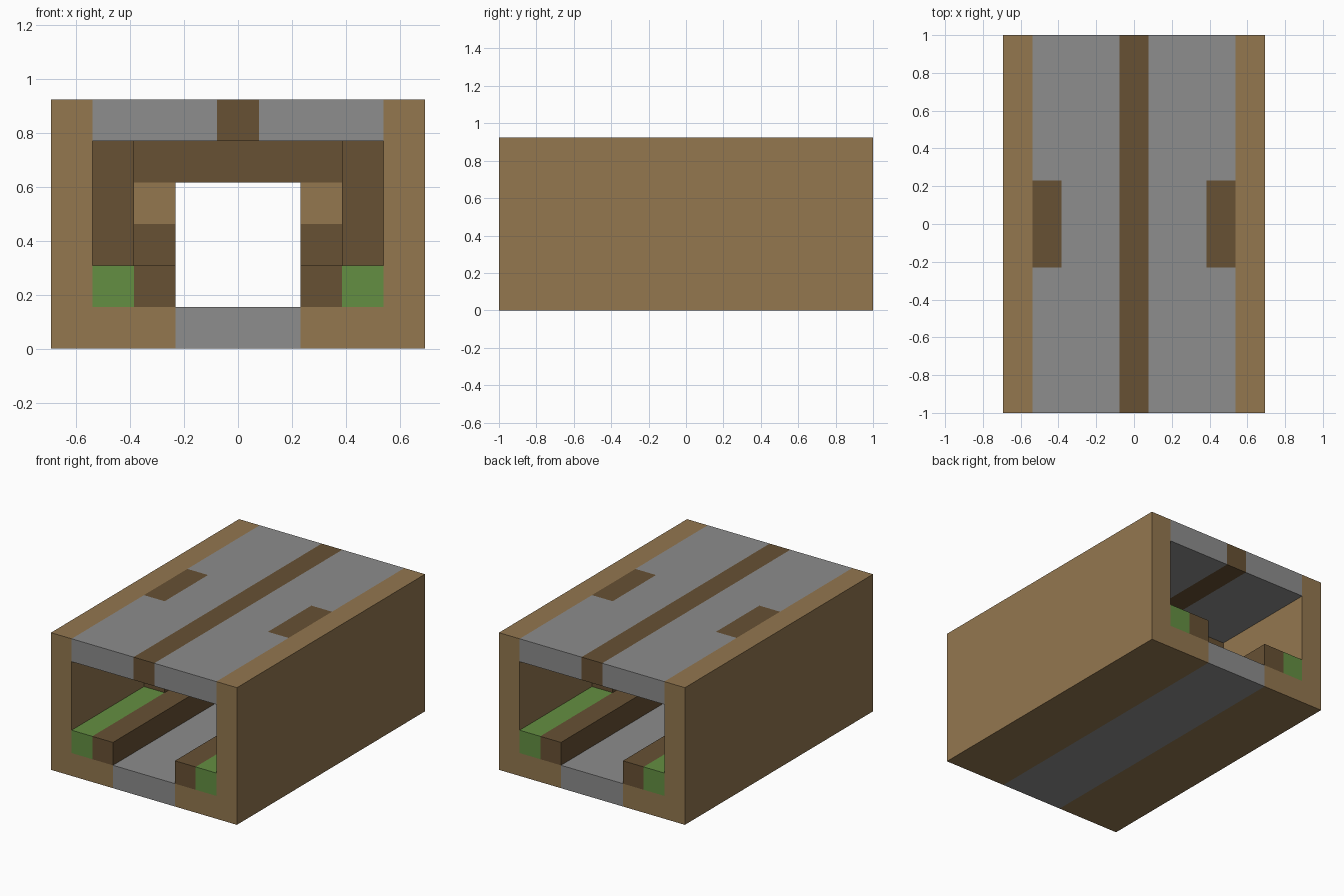
import bpy
import bmesh
from mathutils import Vector

cube = bpy.data.objects.get("Cube")
if cube:
    bpy.data.objects.remove(cube, do_unlink=True)

U = 2 / 13  # one block of the building grid
LENGTH = 13


def material(name, rgb):
    mat = bpy.data.materials.new(name)
    mat.use_nodes = True
    colour = (*rgb, 1)
    mat.diffuse_color = colour
    mat.node_tree.nodes["Principled BSDF"].inputs["Base Color"].default_value = colour
    return mat


TAN = material("light wood", (0.292, 0.184, 0.078))
DARK = material("dark wood", (0.136, 0.082, 0.034))
GREY = material("grey stone", (0.266, 0.266, 0.266))
GREEN = material("grass green", (0.127, 0.275, 0.054))


def block(name, mat, x, z, depth=LENGTH):
    """Box spanning block ranges x and z, centred along y."""
    size = Vector((x[1] - x[0], depth, z[1] - z[0])) * U
    centre = Vector(((x[0] + x[1]) / 2, 0, (z[0] + z[1]) / 2)) * U
    bm = bmesh.new()
    bmesh.ops.create_cube(bm, size=1)
    for v in bm.verts:
        v.co = v.co * size + centre
    mesh = bpy.data.meshes.new(name)
    bm.to_mesh(mesh)
    bm.free()
    mesh.materials.append(mat)
    obj = bpy.data.objects.new(name, mesh)
    bpy.context.collection.objects.link(obj)


def pair(name, mat, x, z, depth=LENGTH):
    """The same block on both sides of the centre line."""
    block("left_" + name, mat, x, z, depth)
    block("right_" + name, mat, (-x[1], -x[0]), z, depth)


# Base and outer walls
block("floor_path", GREY, (-1.5, 1.5), (0, 1))
pair("floor_side", TAN, (1.5, 3.5), (0, 1))
pair("outer_wall", TAN, (3.5, 4.5), (0, 6))

# Planted borders beside the path
pair("border_grass", GREEN, (2.5, 3.5), (1, 2))
pair("border_curb", DARK, (1.5, 2.5), (1, 2))

# Middle pillars reaching through the roof
pair("pillar", DARK, (2.5, 3.5), (2, 6), 3)

# Arch: posts, brackets and cross beam
pair("arch_post", DARK, (1.5, 2.5), (2, 3), 1)
pair("arch_bracket", TAN, (1.5, 2.5), (3, 4), 1)
block("cross_beam", DARK, (-2.5, 2.5), (4, 5), 1)

# Roof: ridge beam, slabs, and end slabs either side of the pillars
block("ridge_beam", DARK, (-0.5, 0.5), (5, 6))
pair("roof_slab", GREY, (0.5, 2.5), (5, 6))
pair("roof_edge_front", GREY, (2.5, 3.5), (5, 6), 5)
pair("roof_edge_back", GREY, (2.5, 3.5), (5, 6), 5)
for side in ("left", "right"):
    bpy.data.objects[side + "_roof_edge_front"].location.y = -4 * U
    bpy.data.objects[side + "_roof_edge_back"].location.y = 4 * U
